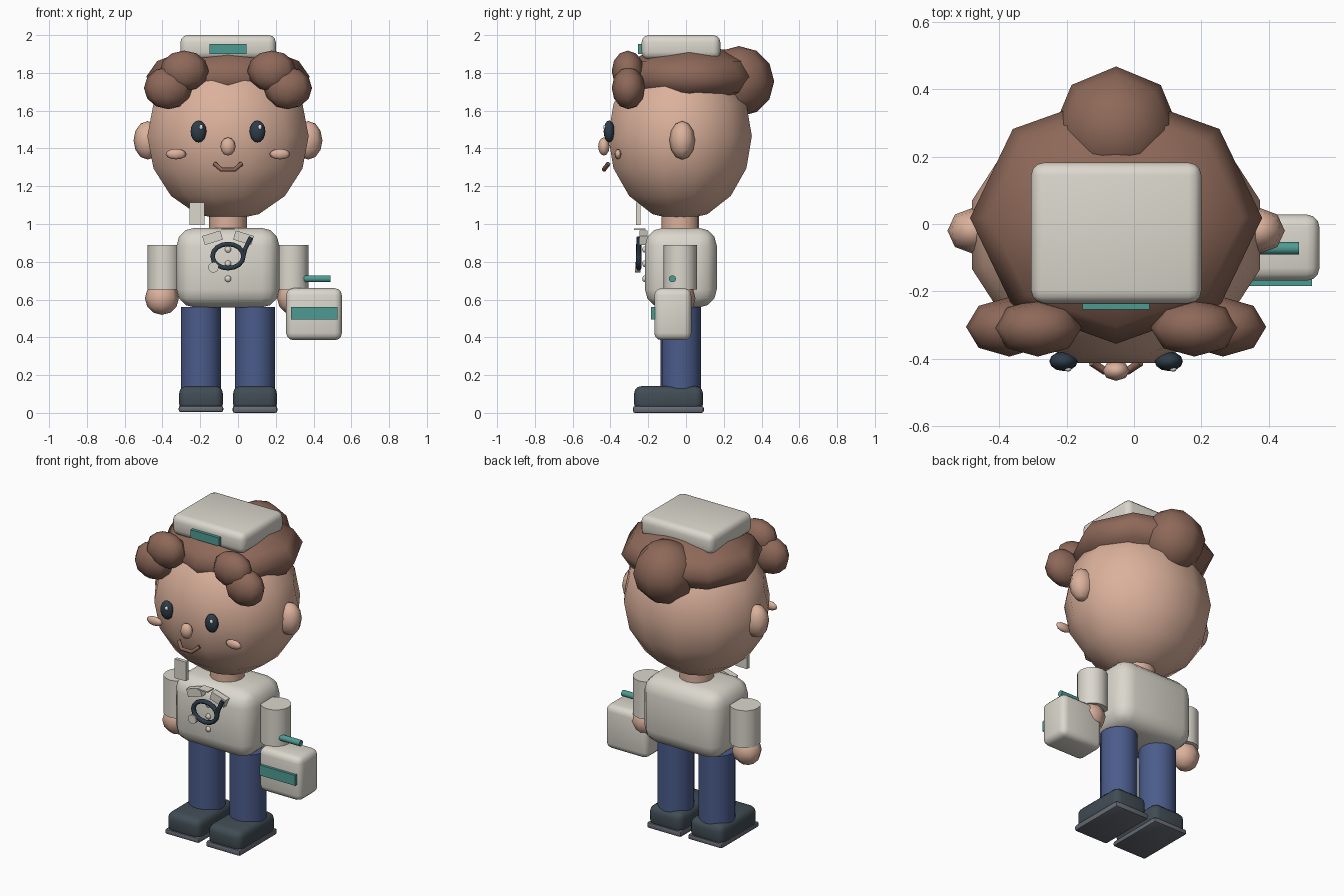
import bpy, bmesh, math
from mathutils import Matrix, Vector

if "Cube" in bpy.data.objects:
    bpy.data.objects.remove(bpy.data.objects["Cube"])

CX = -0.053   # mirror plane of the figure


def material(name, r, g, b):
    m = bpy.data.materials.new(name)
    m.diffuse_color = (r, g, b, 1)
    m.use_nodes = True
    m.node_tree.nodes["Principled BSDF"].inputs["Base Color"].default_value = m.diffuse_color
    return m


SKIN = material("skin", 0.71, 0.44, 0.33)
CLOTH = material("off_white", 0.71, 0.68, 0.61)
HAIR = material("brown", 0.27, 0.14, 0.10)
DENIM = material("denim_blue", 0.07, 0.107, 0.26)
SHOE = material("dark_slate", 0.052, 0.073, 0.088)
SOLE = material("sole_grey", 0.14, 0.147, 0.18)
TEAL = material("teal", 0.076, 0.33, 0.29)
DARK = material("near_black", 0.027, 0.045, 0.065)
SHINE = material("eye_white", 0.9, 0.9, 0.9)


def finish(bm, name, mat, smooth=True):
    bmesh.ops.recalc_face_normals(bm, faces=bm.faces)
    me = bpy.data.meshes.new(name)
    bm.to_mesh(me)
    bm.free()
    me.materials.append(mat)
    ob = bpy.data.objects.new(name, me)
    bpy.context.collection.objects.link(ob)
    bpy.context.view_layer.objects.active = ob
    ob.select_set(True)
    if smooth is True:
        me.shade_smooth()
    elif smooth:
        bpy.ops.object.shade_smooth_by_angle(angle=math.radians(smooth))
    ob.select_set(False)
    return ob


def ball(name, mat, c, r, seg=8, rings=6, turn=0.0):
    bm = bmesh.new()
    bmesh.ops.create_uvsphere(bm, u_segments=seg, v_segments=rings, radius=1)
    m = Matrix.Translation(c) @ Matrix.Diagonal((*r, 1)) @ Matrix.Rotation(turn, 4, 'Z')
    bm.transform(m)
    return finish(bm, name, mat)


def box(name, mat, lo, hi, bevel=0.0, seg=3, roll=0.0):
    lo, hi = Vector(lo), Vector(hi)
    bm = bmesh.new()
    bmesh.ops.create_cube(bm, size=1)
    bm.transform(Matrix.Diagonal((*(hi - lo), 1)))
    if bevel:
        bmesh.ops.bevel(bm, geom=list(bm.edges), offset=bevel, segments=seg,
                        profile=0.5, affect='EDGES')
    bm.transform(Matrix.Translation((lo + hi) / 2) @ Matrix.Rotation(roll, 4, 'Y'))
    return finish(bm, name, mat, 40 if bevel else False)


def cylinder(name, mat, c, r, length, seg=16, axis='Z'):
    bm = bmesh.new()
    bmesh.ops.create_cone(bm, cap_ends=True, segments=seg, radius1=r, radius2=r, depth=length)
    if axis != 'Z':
        bm.transform(Matrix.Rotation(math.pi / 2, 4, 'Y' if axis == 'X' else 'X'))
    bm.transform(Matrix.Translation(c))
    return finish(bm, name, mat, 46)


def tube(name, mat, pts, r, closed=False):
    cu = bpy.data.curves.new(name, 'CURVE')
    cu.dimensions = '3D'
    cu.bevel_depth, cu.bevel_resolution, cu.use_fill_caps = r, 1, True
    sp = cu.splines.new('POLY')
    sp.points.add(len(pts) - 1)
    for p, co in zip(sp.points, pts):
        p.co = (*co, 1)
    sp.use_cyclic_u = closed
    cu.materials.append(mat)
    ob = bpy.data.objects.new(name, cu)
    bpy.context.collection.objects.link(ob)


# head and hair
ball("head", SKIN, (CX, -0.032, 1.465), (0.442, 0.394, 0.447), 12, 8, math.radians(15))
ball("hair_cap", HAIR, (CX, 0.018, 1.78), (0.433, 0.373, 0.165))
ball("hair_bun", HAIR, (CX, 0.28, 1.755), (0.187, 0.187, 0.187))
cylinder("neck", SKIN, (CX, -0.03, 1.01), 0.1, 0.12)

# paired parts
for side, s in (("left", -1), ("right", 1)):
    ball(side + "_outer_curl", HAIR, (CX + s * 0.317, -0.305, 1.72), (0.128, 0.088, 0.112))
    ball(side + "_inner_curl", HAIR, (CX + s * 0.232, -0.308, 1.81), (0.13, 0.085, 0.108))
    ball(side + "_ear", SKIN, (CX + s * 0.425, -0.02, 1.443), (0.075, 0.068, 0.102))
    ball(side + "_eye", DARK, (CX + s * 0.156, -0.407, 1.49), (0.042, 0.029, 0.058), 12, 8)
    ball(side + "_eye_glint", SHINE, (CX + s * 0.156 + 0.013, -0.43, 1.512), (0.011, 0.008, 0.013))
    ball(side + "_cheek", SKIN, (CX + s * 0.275, -0.36, 1.37), (0.055, 0.018, 0.028))
    cylinder(side + "_sleeve", CLOTH, (CX + s * 0.338, -0.03, 0.772), 0.088, 0.235)
    ball(side + "_hand", SKIN, (CX + s * 0.35, -0.03, 0.607), (0.09, 0.08, 0.088))
    x = CX + s * 0.143
    cylinder(side + "_leg", DENIM, (x, -0.027, 0.345), 0.107, 0.43)
    box(side + "_shoe", SHOE, (x - 0.116, -0.275, 0.008), (x + 0.116, 0.09, 0.142), 0.04)
    box(side + "_sole", SOLE, (x - 0.118, -0.28, 0.005 if s < 0 else 0.0),
        (x + 0.118, 0.094, 0.036), 0.01, 2)
    # collar flap
    c = CX + s * 0.082
    box(side + "_collar", CLOTH, (c - 0.05, -0.245, 0.902), (c + 0.05, -0.205, 0.952),
        roll=s * math.radians(17))

# face
ball("nose", SKIN, (CX, -0.435, 1.41), (0.04, 0.03, 0.048))
tube("mouth", HAIR, [(CX - 0.072, -0.41, 1.32), (CX - 0.035, -0.435, 1.288),
                     (CX + 0.035, -0.435, 1.288), (CX + 0.072, -0.41, 1.32)], 0.012)

# cap with badge
box("cap", CLOTH, (-0.305, -0.235, 1.872), (0.2, 0.182, 2.0), 0.038)
box("cap_badge", TEAL, (-0.152, -0.254, 1.9), (0.046, -0.232, 1.952))

# shirt
box("torso", CLOTH, (CX - 0.272, -0.217, 0.558), (CX + 0.272, 0.163, 0.98), 0.095)
for i, z in enumerate((0.865, 0.79, 0.71)):
    ball("button_%d" % (i + 1), CLOTH, (CX, -0.22, z), (0.017, 0.012, 0.017))
box("collar_tab", CLOTH, (CX - 0.035, -0.275, 0.968), (CX + 0.035, -0.215, 0.976))
box("shoulder_tag", CLOTH, (-0.257, -0.264, 0.995), (-0.178, -0.24, 1.115))

# listening tube worn on the chest
ring = [(CX + 0.082 * math.cos(a), -0.25, 0.83 + 0.064 * math.sin(a))
        for a in (math.tau * i / 16 for i in range(16))]
tube("chest_tube_loop", DARK, ring, 0.014, True)
tube("chest_tube_tail", DARK, [(CX + 0.075, -0.25, 0.805), (CX + 0.092, -0.25, 0.87),
                               (CX + 0.122, -0.25, 0.93)], 0.013)
cylinder("chest_disc", CLOTH, (-0.13, -0.256, 0.77), 0.028, 0.03, 12, 'Y')

# carry case
box("case", CLOTH, (0.255, -0.168, 0.385), (0.55, 0.028, 0.66), 0.038)
box("case_stripe", TEAL, (0.28, -0.184, 0.495), (0.527, -0.164, 0.56))
cylinder("case_handle", TEAL, (0.417, -0.072, 0.71), 0.019, 0.145, 10, 'X')
